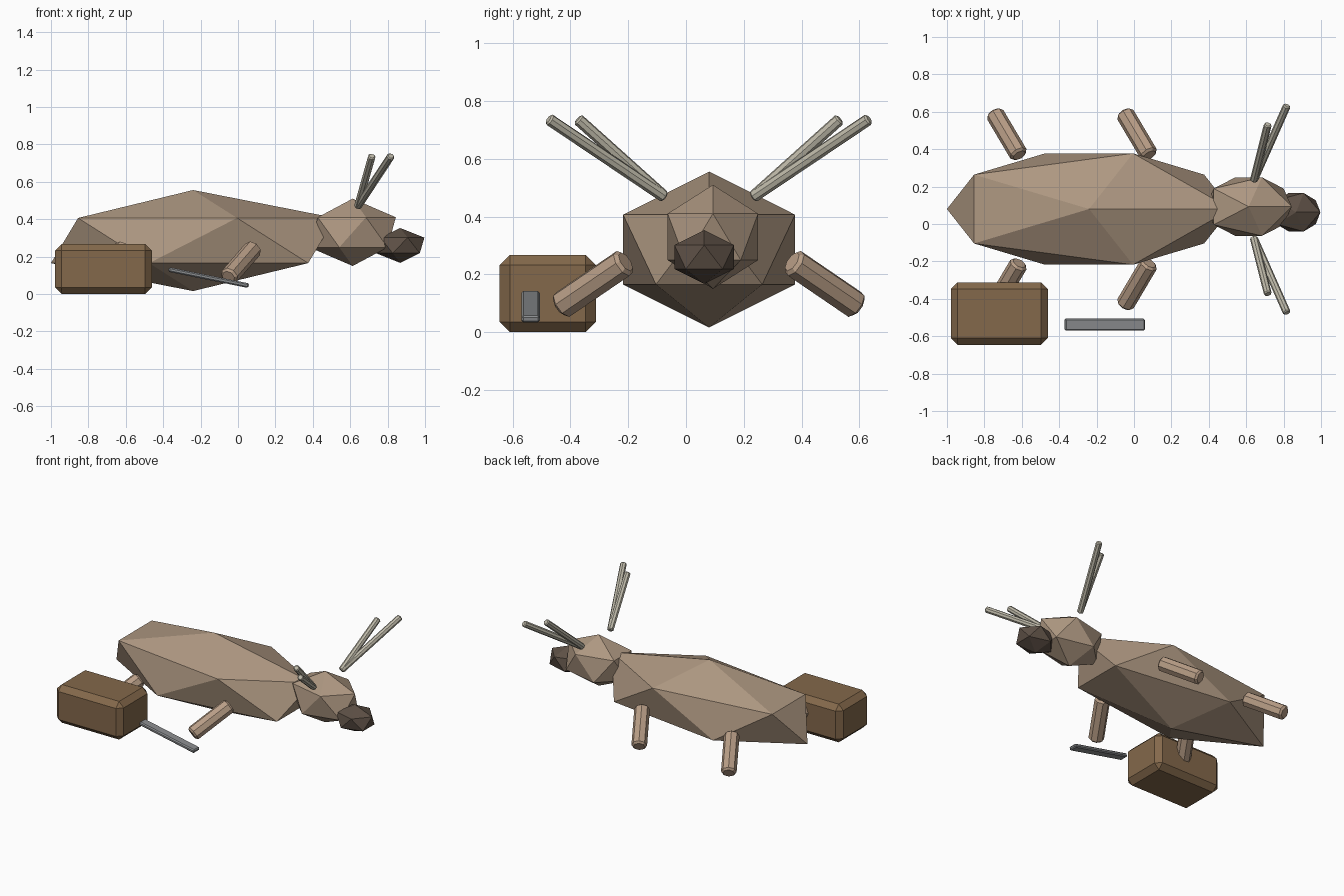
import bpy
from mathutils import Vector

if "Cube" in bpy.data.objects:
    bpy.data.objects.remove(bpy.data.objects["Cube"])

MID_Y = 0.079  # symmetry plane of the animal


def material(name, rgb):
    m = bpy.data.materials.new(name)
    m.diffuse_color = (*rgb, 1)
    m.use_nodes = True
    m.node_tree.nodes["Principled BSDF"].inputs["Base Color"].default_value = m.diffuse_color
    return m


HIDE = material("hide", (0.42, 0.31, 0.22))
LEG = material("leg_hide", (0.48, 0.34, 0.24))
DARK = material("dark_muzzle", (0.11, 0.08, 0.06))
HORN = material("horn", (0.52, 0.49, 0.40))
WOOD = material("wood", (0.23, 0.14, 0.07))
METAL = material("metal", (0.26, 0.27, 0.28))


def finish(name, mat, bevel=0):
    ob = bpy.context.object
    ob.name = name
    ob.data.materials.append(mat)
    if bevel:
        bpy.ops.object.transform_apply(location=False, rotation=False, scale=True)
        mod = ob.modifiers.new("bevel", "BEVEL")
        mod.width = bevel
        mod.segments = 1
        mod.limit_method = "ANGLE"
        mod.angle_limit = 0.9
    return ob


def blob(name, loc, radii, mat):
    bpy.ops.mesh.primitive_ico_sphere_add(subdivisions=1, radius=1, location=loc)
    bpy.context.object.scale = radii
    return finish(name, mat)


def rod(name, a, b, radius, mat, bevel):
    a, b = Vector(a), Vector(b)
    rot = (b - a).to_track_quat("Z", "Y").to_euler()
    bpy.ops.mesh.primitive_cylinder_add(vertices=8, radius=radius, depth=(b - a).length,
                                        location=(a + b) / 2, rotation=rot)
    return finish(name, mat, bevel)


def block(name, loc, size, mat, bevel, rot=(0, 0, 0)):
    bpy.ops.mesh.primitive_cube_add(size=1, location=loc, rotation=rot)
    bpy.context.object.scale = size
    return finish(name, mat, bevel)


# Faceted body, head and muzzle
blob("body", (-0.24, 0.08, 0.286), (0.85, 0.35, 0.27), HIDE)
blob("head", (0.613, 0.093, 0.33), (0.258, 0.184, 0.18), HIDE)
blob("muzzle", (0.867, 0.063, 0.26), (0.145, 0.121, 0.093), DARK)

for side, s in (("right", -1), ("left", 1)):
    # Splayed stub legs
    for end, x in (("front", 0.016), ("rear", -0.68)):
        rod(f"{end}_{side}_leg",
            (x + 0.067, MID_Y + s * 0.288, 0.244),
            (x - 0.067, MID_Y + s * 0.514, 0.090), 0.05, LEG, 0.012)
    # Two antler tines from a shared root
    for part, x, y in (("inner", 0.716, 0.454), ("outer", 0.818, 0.555)):
        rod(f"{part}_{side}_antler", (0.64, MID_Y + s * 0.153, 0.468),
            (x, MID_Y + s * y, 0.738), 0.021, HORN, 0.006)

# Wooden crate and metal bar beside the animal
block("crate", (-0.72, -0.479, 0.134), (0.518, 0.334, 0.268), WOOD, 0.036)
block("metal_bar", (-0.157, -0.538, 0.088), (0.437, 0.064, 0.025), METAL, 0.007, (0, 0.2, 0))
